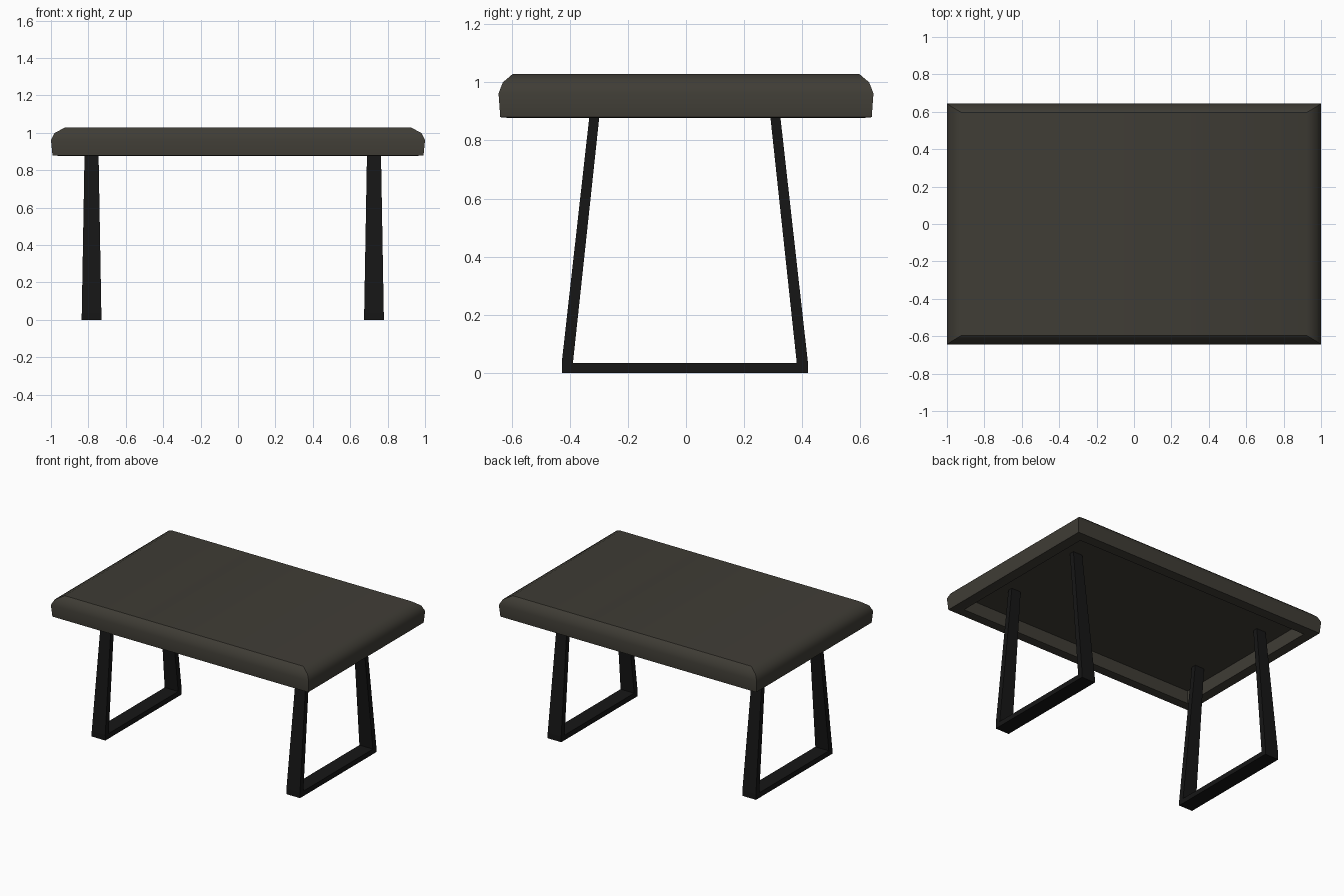
import bpy, bmesh
from math import radians

if "Cube" in bpy.data.objects:
    bpy.data.objects.remove(bpy.data.objects["Cube"])


def material(name, rgb):
    mat = bpy.data.materials.new(name)
    mat.diffuse_color = (*rgb, 1)
    mat.use_nodes = True
    mat.node_tree.nodes["Principled BSDF"].inputs["Base Color"].default_value = mat.diffuse_color
    return mat


def make_object(name, bm, mat):
    bmesh.ops.recalc_face_normals(bm, faces=bm.faces)
    mesh = bpy.data.meshes.new(name)
    bm.to_mesh(mesh)
    bm.free()
    mesh.materials.append(mat)
    obj = bpy.data.objects.new(name, mesh)
    bpy.context.collection.objects.link(obj)
    return obj


def bridge(bm, a, b):
    n = len(a)
    for i in range(n):
        bm.faces.new((a[i], a[(i + 1) % n], b[(i + 1) % n], b[i]))


top_mat = material("dark_top", (0.05, 0.046, 0.036))
leg_mat = material("black_metal", (0.008, 0.008, 0.008))

# Tabletop: rectangular rings from the recessed underside, around the rim, to the top
rings = [(0.92, 0.57, 0.967), (0.92, 0.57, 0.877), (0.96, 0.605, 0.877),
         (0.992, 0.639, 0.88), (1.0, 0.645, 0.962), (0.98, 0.63, 1.0),
         (0.925, 0.597, 1.028)]
bm = bmesh.new()
loops = [[bm.verts.new((sx * x, sy * y, z))
          for sx, sy in ((-1, -1), (1, -1), (1, 1), (-1, 1))] for x, y, z in rings]
for a, b in zip(loops, loops[1:]):
    bridge(bm, a, b)
bm.faces.new(loops[0])
bm.faces.new(loops[-1])
top = make_object("tabletop", bm, top_mat)
bpy.context.view_layer.objects.active = top
top.select_set(True)
bpy.ops.object.shade_smooth_by_angle(angle=radians(40))

# Leg frames: open U outline in the yz plane, narrowing in x towards the top
half = [(0.385, 0.035), (0.285, 0.967), (0.319, 0.967), (0.423, 0.04), (0.423, 0)]
outline = half + [(-y, z) for y, z in reversed(half)]
for name, cx in (("left_leg_frame", -0.783), ("right_leg_frame", 0.727)):
    bm = bmesh.new()
    sides = [[bm.verts.new((cx + s * (0.053 - 0.0175 * z), y - 0.004, z))
              for y, z in outline] for s in (-1, 1)]
    bridge(bm, *sides)
    for side in sides:
        bm.faces.new(side)
    make_object(name, bm, leg_mat)
